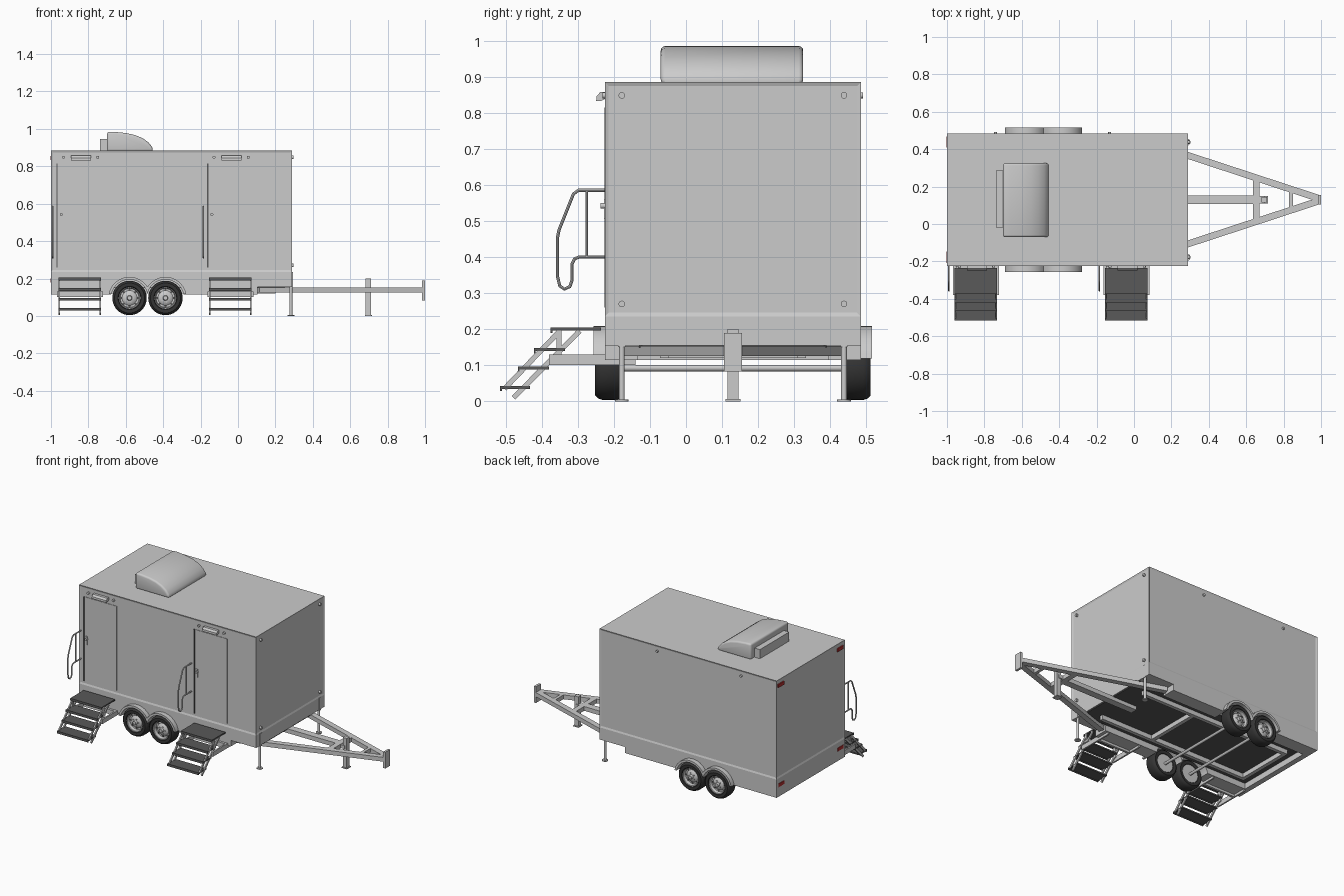
import bpy, bmesh, math
from mathutils import Vector, Matrix

if "Cube" in bpy.data.objects:
    bpy.data.objects.remove(bpy.data.objects["Cube"])

C = 0.13            # y of the trailer's centre line
DOOR_STEP = -0.805  # spacing between the two entrances


def material(name, rgb):
    m = bpy.data.materials.new(name)
    m.diffuse_color = (*rgb, 1)
    m.use_nodes = True
    m.node_tree.nodes["Principled BSDF"].inputs["Base Color"].default_value = m.diffuse_color
    return m


RUBBER = material("rubber", (0.035, 0.035, 0.035))
DARK = material("dark_grip", (0.1, 0.1, 0.1))
RED = material("red_lens", (0.45, 0.03, 0.03))


def finish(name, bm, mat=None, smooth=False):
    bmesh.ops.recalc_face_normals(bm, faces=bm.faces)
    me = bpy.data.meshes.new(name)
    bm.to_mesh(me)
    bm.free()
    ob = bpy.data.objects.new(name, me)
    bpy.context.collection.objects.link(ob)
    if mat:
        me.materials.append(mat)
    if smooth:
        shade(ob)
    return ob


def activate(ob):
    bpy.ops.object.select_all(action='DESELECT')
    ob.select_set(True)
    bpy.context.view_layer.objects.active = ob


def shade(ob):
    activate(ob)
    bpy.ops.object.shade_smooth_by_angle(angle=math.radians(35))


def prism(name, pts, axis, a, b, mat=None, smooth=False):
    """Extrude a 2D outline along an axis from a to b."""
    put = {'x': lambda p, t: (t, p[0], p[1]), 'y': lambda p, t: (p[0], t, p[1]),
           'z': lambda p, t: (p[0], p[1], t)}[axis]
    bm = bmesh.new()
    f = bm.faces.new([bm.verts.new(put(p, a)) for p in pts])
    ext = bmesh.ops.extrude_face_region(bm, geom=[f])
    vs = [v for v in ext['geom'] if isinstance(v, bmesh.types.BMVert)]
    bmesh.ops.translate(bm, verts=vs, vec=Vector(put((0, 0), b - a)))
    return finish(name, bm, mat, smooth)


def box(name, x0, x1, y0, y1, z0, z1, mat=None):
    return prism(name, [(x0, y0), (x1, y0), (x1, y1), (x0, y1)], 'z', z0, z1, mat)


def bar(p, q, w):
    """Outline of a straight bar of width w in 2D."""
    p, q = Vector(p), Vector(q)
    n = (q - p).normalized().orthogonal() * w / 2
    return [p + n, q + n, q - n, p - n]


def cyl(name, p, q, r, mat=None, seg=16):
    p, q = Vector(p), Vector(q)
    m = Matrix.Translation((p + q) / 2) @ (q - p).to_track_quat('Z', 'Y').to_matrix().to_4x4()
    bm = bmesh.new()
    bmesh.ops.create_cone(bm, cap_ends=True, segments=seg, radius1=r, radius2=r,
                          depth=(q - p).length, matrix=m)
    return finish(name, bm, mat, True)


def lathe(name, prof, x, y, z, s, mat=None, closed=False):
    """Spin (radius, offset) points about a y axis; s is the outward side."""
    bm = bmesh.new()
    vs = [bm.verts.new((x + r, y + s * d, z)) for r, d in prof]
    for a, b in zip(vs, vs[1:] + (vs[:1] if closed else [])):
        bm.edges.new((a, b))
    bmesh.ops.spin(bm, geom=bm.verts[:] + bm.edges[:], cent=(x, y, z), axis=(0, 1, 0),
                   angle=math.tau, steps=40, use_merge=True)
    bmesh.ops.remove_doubles(bm, verts=bm.verts, dist=1e-5)
    return finish(name, bm, mat, True)


def tube(name, pts, r):
    cu = bpy.data.curves.new(name, 'CURVE')
    cu.dimensions, cu.bevel_depth, cu.bevel_resolution = '3D', r, 2
    cu.use_fill_caps = True
    sp = cu.splines.new('POLY')
    sp.points.add(len(pts) - 1)
    for p, co in zip(sp.points, pts):
        p.co = (*co, 1)
    ob = bpy.data.objects.new(name, cu)
    bpy.context.collection.objects.link(ob)
    activate(ob)
    bpy.ops.object.convert(target='MESH')
    shade(bpy.context.object)


def apply_mod(ob, kind, **kw):
    m = ob.modifiers.new(kind, kind)
    for k, v in kw.items():
        setattr(m, k, v)
    activate(ob)
    bpy.ops.object.modifier_apply(modifier=m.name)


def cut(ob, cutter):
    apply_mod(ob, 'BOOLEAN', operation='DIFFERENCE', solver='EXACT', object=cutter)
    bpy.data.objects.remove(cutter)


# Cabin with recessed wall panels
bm = bmesh.new()
bmesh.ops.create_cube(bm, size=1, matrix=Matrix.Translation((-0.355, C, 0.56)) @ Matrix.Diagonal((1.29, 0.71, 0.65, 1)))
bm.normal_update()
walls = [f for f in bm.faces if abs(f.normal.z) < 0.5]
bmesh.ops.inset_individual(bm, faces=walls, thickness=0.015, depth=-0.004)
finish("cabin", bm)

# Lower skirt: open underside, stepped nose, wheel wells
skirt = box("skirt", -1, 0.29, C - 0.355, C + 0.355, 0.115, 0.235)
cut(skirt, box("cut", -0.965, 0.4, C - 0.265, C + 0.265, 0.05, 0.153))
cut(skirt, box("cut", 0.105, 0.4, -0.5, 0.8, 0.05, 0.155))
AXLES, WZ = (-0.58, -0.388), 0.096
for s in (-1, 1):
    for x in AXLES:
        cut(skirt, cyl("cut", (x, C + s * 0.26, WZ), (x, C + s * 0.5, WZ), 0.1, seg=40))

# Chassis rails under the floor
for s in (-1, 1):
    box("chassis_rail", -0.9, 0.2, C + s * 0.19 - 0.012, C + s * 0.19 + 0.012, 0.12, 0.154)
for x in (-0.9, -0.2):
    box("chassis_cross_member", x, x + 0.025, C - 0.19, C + 0.19, 0.12, 0.154)
box("underfloor", -0.96, 0.285, C - 0.26, C + 0.26, 0.149, 0.156, DARK)

# Wheels, axles and twin-arch fenders
TYRE = [(.056, .01), (.06, .003), (.08, 0), (.088, .008), (.092, .02), (.092, .06),
        (.088, .072), (.08, .08), (.062, .079), (.056, .07)]
RIM = [(0, .08), (.011, .08), (.014, .066), (.028, .064), (.04, .054), (.05, .054),
       (.054, .073), (.058, .075), (.058, .005), (0, .005)]
for x in AXLES:
    cyl("axle", (x, C - 0.32, 0.092), (x, C + 0.32, 0.092), 0.009)
    for s in (-1, 1):
        y = C + s * 0.302
        lathe("tyre", TYRE, x, y, WZ, s, RUBBER, True)
        lathe("wheel_rim", RIM, x, y, WZ, s)
        for i in range(8):
            a = math.tau * i / 8
            px, pz = x + .045 * math.cos(a), WZ + .045 * math.sin(a)
            cyl("rim_slot", (px, y + s * .05, pz), (px, y + s * .0555, pz), .006, DARK, 10)
        for i in range(5):
            a = math.tau * i / 5
            px, pz = x + .022 * math.cos(a), WZ + .022 * math.sin(a)
            cyl("wheel_nut", (px, y + s * .06, pz), (px, y + s * .07, pz), .0035, None, 6)


def arches(r):
    half = (AXLES[1] - AXLES[0]) / 2
    m, e = math.acos(half / r), math.asin((0.118 - WZ) / r)
    one = [math.pi - e + (m - math.pi + e) * i / 14 for i in range(15)]
    left = [(AXLES[0] + r * math.cos(a), WZ + r * math.sin(a)) for a in one]
    return left + [(2 * (AXLES[0] + half) - px, pz) for px, pz in left[-2::-1]]


for s in (-1, 1):
    prism("fender", arches(0.113) + arches(0.099)[::-1], 'y', C + s * 0.35, C + s * 0.386, smooth=True)

# Roof air conditioner
hood = prism("roof_unit_hood", [(-.70, .88), (-.70, .985), (-.66, .984), (-.60, .978), (-.55, .967),
             (-.51, .95), (-.48, .929), (-.46, .905), (-.453, .88)], 'y', -0.07, 0.325)
apply_mod(hood, 'BEVEL', width=0.012, segments=3, limit_method='ANGLE', angle_limit=math.radians(50))
shade(hood)
box("roof_unit_back", -0.738, -0.69, -0.02, 0.285, 0.88, 0.945)

# Drawbar: A-frame, centre beam, cross beam, coupler plate
for s in (-1, 1):
    prism("drawbar_beam", bar((0.11, C + s * 0.295), (0.985, C + s * 0.008), 0.036), 'z', 0.125, 0.153)
box("drawbar_centre", 0.11, 0.65, C - 0.023, C + 0.023, 0.125, 0.153)
box("drawbar_cross", 0.635, 0.67, C - 0.11, C + 0.11, 0.125, 0.153)
box("drawbar_cross_front", 0.83, 0.85, C - 0.045, C + 0.045, 0.125, 0.153)
box("coupler_plate", 0.985, 1.0, C - 0.025, C + 0.025, 0.083, 0.19)

# Jack and front stabiliser legs
box("jack_bracket", 0.66, 0.70, C - 0.02, C + 0.02, 0.128, 0.15)
box("jack_post", 0.683, 0.712, C - 0.015, C + 0.015, 0.003, 0.2)
box("jack_foot", 0.678, 0.717, C - 0.021, C + 0.021, 0, 0.006)
for s in (-1, 1):
    y = C + s * 0.308
    cyl("stabiliser_leg", (0.283, y, 0.003), (0.283, y, 0.235), 0.008)
    cyl("stabiliser_foot", (0.283, y, 0), (0.283, y, 0.005), 0.019)
    box("stabiliser_bracket", 0.286, 0.293, y - 0.01, y + 0.01, 0.15, 0.235)

# Marker lamps on nose and rear wall, red tail lamps
for s in (-1, 1):
    y = C + s * 0.308
    for z in (0.27, 0.848):
        cyl("nose_lamp", (0.285, y, z), (0.298, y, z), 0.009)
    for z in (0.19, 0.845):
        box("tail_lamp", -1.003, -0.99, y - 0.03, y + 0.03, z - 0.011, z + 0.011, RED)
for x in (-0.13, -0.74):
    cyl("back_wall_lamp", (x, 0.48, 0.848), (x, 0.491, 0.848), 0.008)

# The two entrances: door, lamps, lock, handrail and steps
for dx in (0, DOOR_STEP):
    box("door", dx - 0.157, dx + 0.078, -0.224, -0.215, 0.26, 0.815)
    box("door_hinge_seam", dx - 0.166, dx - 0.159, -0.2255, -0.215, 0.26, 0.815, DARK)
    prism("door_light", [(-.22, .857), (-.238, .857), (-.248, .845), (-.249, .832), (-.236, .832), (-.22, .84)],
          'x', dx - 0.087, dx + 0.018)
    for x in (-0.128, 0.055):
        cyl("wall_lamp", (dx + x, -0.215, 0.848), (dx + x, -0.232, 0.848), 0.008)
    box("lock_plate", dx - 0.15, dx - 0.135, -0.228, -0.22, 0.505, 0.56)
    cyl("door_knob", (dx - 0.14, -0.22, 0.542), (dx - 0.14, -0.237, 0.542), 0.008)
    hx = dx - 0.185
    rail = [(-.22, .585), (-.298, .585), (-.312, .575), (-.352, .475), (-.356, .455), (-.356, .345), (-.350, .32),
            (-.337, .311), (-.322, .318), (-.316, .335), (-.316, .38), (-.309, .395), (-.296, .4), (-.22, .4)]
    tube("handrail", [(hx, y, z) for y, z in rail], 0.0045)
    tube("handrail_upright", [(hx, -.275, .585), (hx, -.275, .4)], 0.0035)
    x0, x1 = dx - 0.155, dx + 0.073
    for y0, y1, z in ((-.375, -.235, .2), (-.422, -.335, .143), (-.466, -.38, .092), (-.515, -.432, .038)):
        box("step_tread", x0, x1, y0, y1, z - 0.004, z + 0.005, DARK)
        box("step_lip", x0, x1, y0, y0 + 0.005, z - 0.01, z + 0.005, DARK)
    for a in (x0, x1 - 0.008):
        prism("step_stringer", bar((-.478, .01), (-.295, .195), .014), 'x', a, a + 0.008)
        prism("step_stringer", bar((-.503, .035), (-.35, .195), .014), 'x', a, a + 0.008)
        prism("step_post", bar((-.352, .12), (-.352, .2), .013), 'x', a, a + 0.008)
    for a in (x0 - 0.008, x1):
        box("step_mount", a, a + 0.01, -0.38, -0.14, 0.1, 0.13)
    box("step_mount_cross", x0, x1, -0.24, -0.225, 0.1, 0.13)
